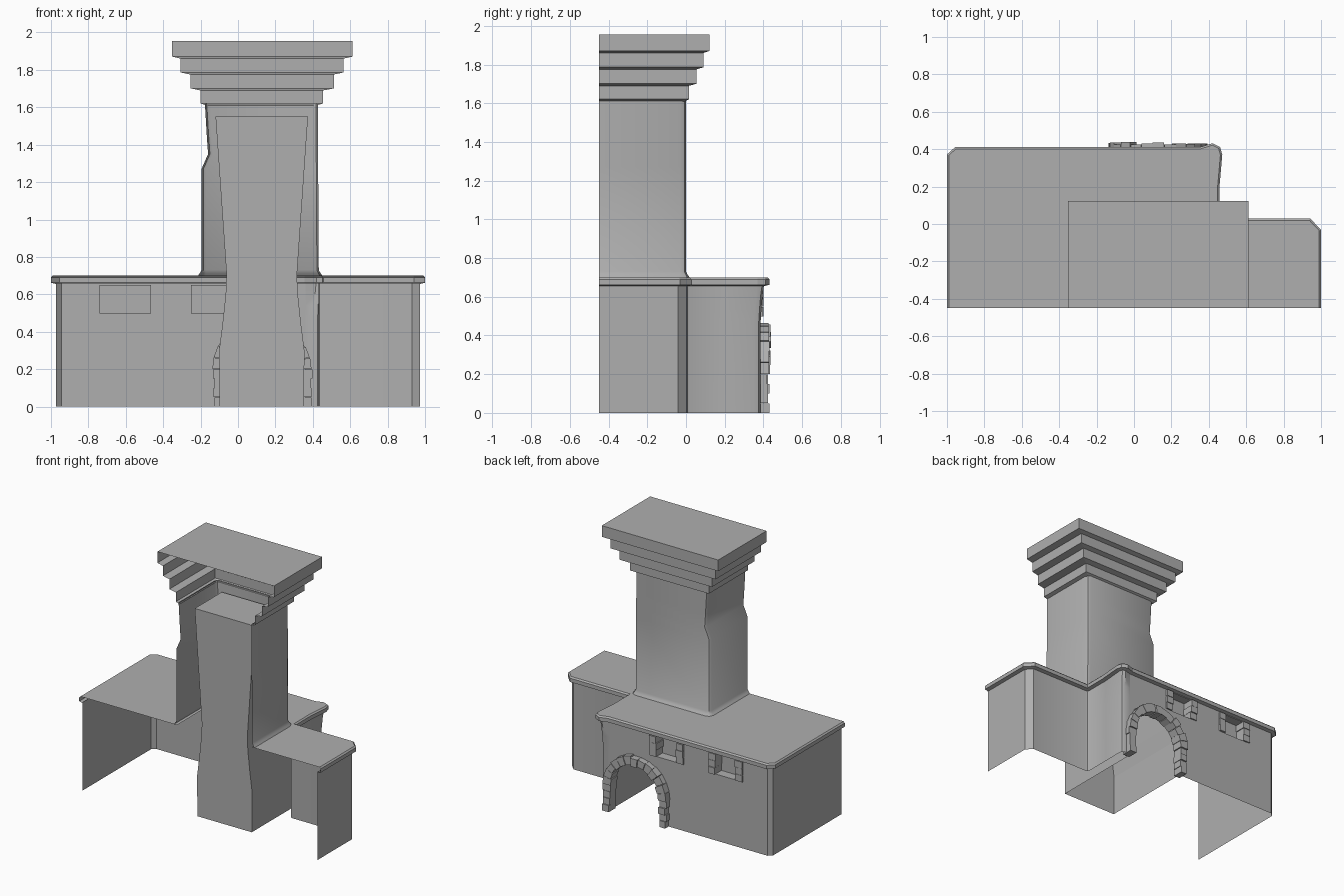
import bpy, bmesh, math, random
from mathutils import Matrix, Vector

random.seed(4)
cube = bpy.data.objects.get("Cube")
if cube:
    bpy.data.objects.remove(cube, do_unlink=True)

GREY = (0.43, 0.43, 0.43, 1)
mat = bpy.data.materials.new("stone grey")
mat.use_nodes = True
mat.diffuse_color = GREY
mat.node_tree.nodes["Principled BSDF"].inputs["Base Color"].default_value = GREY

FRONT = -0.45       # open front plane
WALL_Y = 0.385      # back face of the main block
ARCH_X, SPRING = 0.13, 0.2


def finish(name, bm, smooth=True):
    bmesh.ops.remove_doubles(bm, verts=bm.verts, dist=0.0002)
    bmesh.ops.recalc_face_normals(bm, faces=bm.faces)
    mesh = bpy.data.meshes.new(name)
    bm.to_mesh(mesh)
    bm.free()
    mesh.materials.append(mat)
    ob = bpy.data.objects.new(name, mesh)
    bpy.context.collection.objects.link(ob)
    if smooth:
        bpy.ops.object.select_all(action='DESELECT')
        ob.select_set(True)
        bpy.context.view_layer.objects.active = ob
        bpy.ops.object.shade_smooth_by_angle(angle=math.radians(35))
    return ob


def poly(bm, pts):
    return bm.faces.new([bm.verts.new(p) for p in pts])


def loft(bm, rings, skip=()):
    """Join open rings of points with quads, leaving out skipped segments."""
    rows = [[bm.verts.new(p) for p in r] for r in rings]
    for a, b in zip(rows, rows[1:]):
        for i in range(len(a) - 1):
            if i not in skip:
                bm.faces.new((a[i], a[i + 1], b[i + 1], b[i]))


def offset(path, d):
    """Push an open plan path outwards with mitred corners."""
    pts = [Vector(p) for p in path]
    norms = [Vector((-(b - a).y, (b - a).x)).normalized() for a, b in zip(pts, pts[1:])]
    out = []
    for i, p in enumerate(pts):
        n0, n1 = norms[max(i - 1, 0)], norms[min(i, len(norms) - 1)]
        m = (n0 + n1).normalized()
        out.append(p + m * d / max(m.dot(n0), 0.4))
    return out


def at(path, z):
    return [(p[0], p[1], z) for p in path]


def box(bm, lo, hi):
    lo, hi = Vector(lo), Vector(hi)
    m = Matrix.Translation((lo + hi) / 2) @ Matrix.Diagonal((*(hi - lo), 1))
    bmesh.ops.create_cube(bm, size=1, matrix=m)


# Plan of the outer walls, from the right front round the back to the wing
plan = [(-0.973, FRONT), (-0.973, 0.36), (-0.945, WALL_Y),
        (0.36, WALL_Y), (0.405, WALL_Y), (0.425, 0.375), (0.432, 0.35), (0.43, 0.2),
        (0.43, 0.015), (0.435, 0.007), (0.445, 0.003),
        (0.93, 0.003), (0.973, -0.042), (0.973, FRONT)]
BACK_SEGMENT = 2


def bulged(amount):
    """Flare the outer corner beside the arch."""
    return [(x + amount * 0.7, y + amount) if 0.4 < x < 0.44 and y > 0.3 else (x, y)
            for x, y in plan]


# Walls, with the back panel built separately around its openings
bm = bmesh.new()
loft(bm, [at(bulged(b), z) for z, b in
          ((0, 0), (0.46, 0), (0.54, 0.005), (0.61, 0.011), (0.66, 0.018))],
     skip=(BACK_SEGMENT,))
finish("outer_walls", bm)

windows = (-0.603, -0.113)
HALF_W, SILL, HEAD = 0.12, 0.497, 0.65
bm = bmesh.new()
notch = [(ARCH_X - 0.23, 0)]
notch += [(ARCH_X - 0.23 * math.cos(math.pi * i / 16),
           SPRING + 0.23 * math.sin(math.pi * i / 16)) for i in range(17)]
notch += [(ARCH_X + 0.23, 0)]
outline = [(-0.945, 0)] + notch + [(0.36, SILL), (-0.945, SILL)]
poly(bm, [(x, WALL_Y, z) for x, z in outline])
edges = [-0.945] + [w + s * HALF_W for w in windows for s in (-1, 1)] + [0.36]
for x0, x1 in zip(edges[::2], edges[1::2]):
    poly(bm, [(x0, WALL_Y, SILL), (x1, WALL_Y, SILL), (x1, WALL_Y, HEAD), (x0, WALL_Y, HEAD)])
poly(bm, [(-0.945, WALL_Y, HEAD), (0.36, WALL_Y, HEAD), (0.36, WALL_Y, 0.66), (-0.945, WALL_Y, 0.66)])
finish("back_panel", bm, False)

# Window niches and the stone blocks at their sides
for n, w in enumerate(windows):
    bm = bmesh.new()
    box(bm, (w - HALF_W, 0.315, SILL), (w + HALF_W, WALL_Y, HEAD))
    bmesh.ops.delete(bm, geom=[f for f in bm.faces if f.calc_center_median().y > WALL_Y - 0.001],
                     context='FACES_ONLY')
    niche = finish(f"window_niche_{n + 1}", bm, False)
    niche.data.flip_normals()
    bm = bmesh.new()
    for side in (-1, 1):
        for k in range(3):
            inner = 0.083 + random.uniform(-0.006, 0.006)
            xs = sorted((w + side * inner, w + side * 0.138))
            z = SILL + k * 0.051
            box(bm, (xs[0], 0.308, z + 0.001),
                (xs[1], 0.397 + random.uniform(-0.004, 0.005), z + 0.05))
    finish(f"window_blocks_{n + 1}", bm, False)

# Ledge slab with a bevelled lip, open where the chimney rises
bm = bmesh.new()
top = bulged(0.018)
lip = [at(offset(top, d), z) for d, z in
       ((0, 0.655), (0.027, 0.662), (0.027, 0.69), (0.017, 0.7))]
loft(bm, lip)
poly(bm, lip[-1] + [(0.43, FRONT, 0.7), (0.43, -0.005, 0.7), (-0.19, -0.005, 0.7), (-0.19, FRONT, 0.7)])
finish("ledge", bm, False)

# Chimney stack: three walls with a worn right side
bm = bmesh.new()
rings = []
for z, d, wear in ((0.698, 0.02, 0), (0.712, 0.01, 0), (0.73, 0, 0), (1.27, 0, 0),
                   (1.35, 0, 0.035), (1.45, 0, 0.028), (1.62, 0, 0.018)):
    left, right = -0.195 + wear, 0.432 - 0.006 * (z - 0.7)
    path = [(left, FRONT), (left, -0.025), (left + 0.01, -0.006), (left + 0.025, 0),
            (right - 0.03, 0), (right - 0.01, -0.008), (right, -0.03), (right, FRONT)]
    rings.append(at(offset(path, d), z))
loft(bm, rings)
finish("chimney_stack", bm)

# Stepped chimney cap, open at the front
bm = bmesh.new()
rings = [at([(-0.17, FRONT), (-0.17, -0.005), (0.42, -0.005), (0.42, FRONT)], 1.61)]
tiers = ((-0.2, 0.455, 0.015, 1.61, 1.69), (-0.253, 0.512, 0.055, 1.69, 1.775),
         (-0.307, 0.563, 0.09, 1.775, 1.86), (-0.352, 0.612, 0.122, 1.86, 1.955))
for x0, x1, y, z0, z1 in tiers:
    path = [(x0, FRONT), (x0, y), (x1, y), (x1, FRONT)]
    rings += [at(path, z0 + 0.011), at(path, z1)]
loft(bm, rings)
poly(bm, rings[-1])
finish("chimney_cap", bm, False)

# Hearth and flue behind the arch, narrowing and then widening upwards
bm = bmesh.new()
rings = []
for half, back, z in ((0.225, 0.38, 0), (0.228, 0.38, 0.3), (0.21, 0.38, 0.44),
                      (0.193, 0.12, 0.6), (0.188, -0.02, 0.7), (0.247, -0.02, 1.55)):
    x0, x1 = ARCH_X - 0.003 - half, ARCH_X - 0.003 + half
    rings.append(at([(x0, back), (x0, -0.34), (x1, -0.34), (x1, back)], z))
loft(bm, rings)
loft(bm, [[r[0], r[3]] for r in rings[2:]])
poly(bm, rings[-1])
finish("hearth_flue", bm, False)

# Arch stones: stacked legs and a ring of wedge-like blocks
bm = bmesh.new()
for side in (-1, 1):
    for k in range(4):
        inner = 0.203 + random.uniform(-0.007, 0.007)
        outer = 0.262 + random.uniform(-0.008, 0.008)
        xs = sorted((ARCH_X + side * inner, ARCH_X + side * outer))
        box(bm, (xs[0], 0.35, k * 0.05), (xs[1], 0.425 + random.uniform(-0.006, 0.008), k * 0.05 + 0.049))
COUNT = 13
for i in range(COUNT):
    a0, a1 = math.pi * (i + 0.02) / COUNT, math.pi * (i + 0.98) / COUNT
    r0, r1 = 0.202 + random.uniform(-0.006, 0.006), 0.26 + random.uniform(-0.006, 0.008)
    y1 = 0.43 + random.uniform(-0.006, 0.01)
    corner = [(r0, a0), (r1, a0), (r1, a1), (r0, a1)]
    loop = [(ARCH_X + r * math.cos(a), SPRING + r * math.sin(a)) for r, a in corner]
    face = poly(bm, [(x, 0.35, z) for x, z in loop])
    ext = bmesh.ops.extrude_face_region(bm, geom=[face], use_keep_orig=True)
    bmesh.ops.translate(bm, vec=(0, y1 - 0.35, 0),
                        verts=[v for v in ext["geom"] if isinstance(v, bmesh.types.BMVert)])
finish("arch_stones", bm, False)
